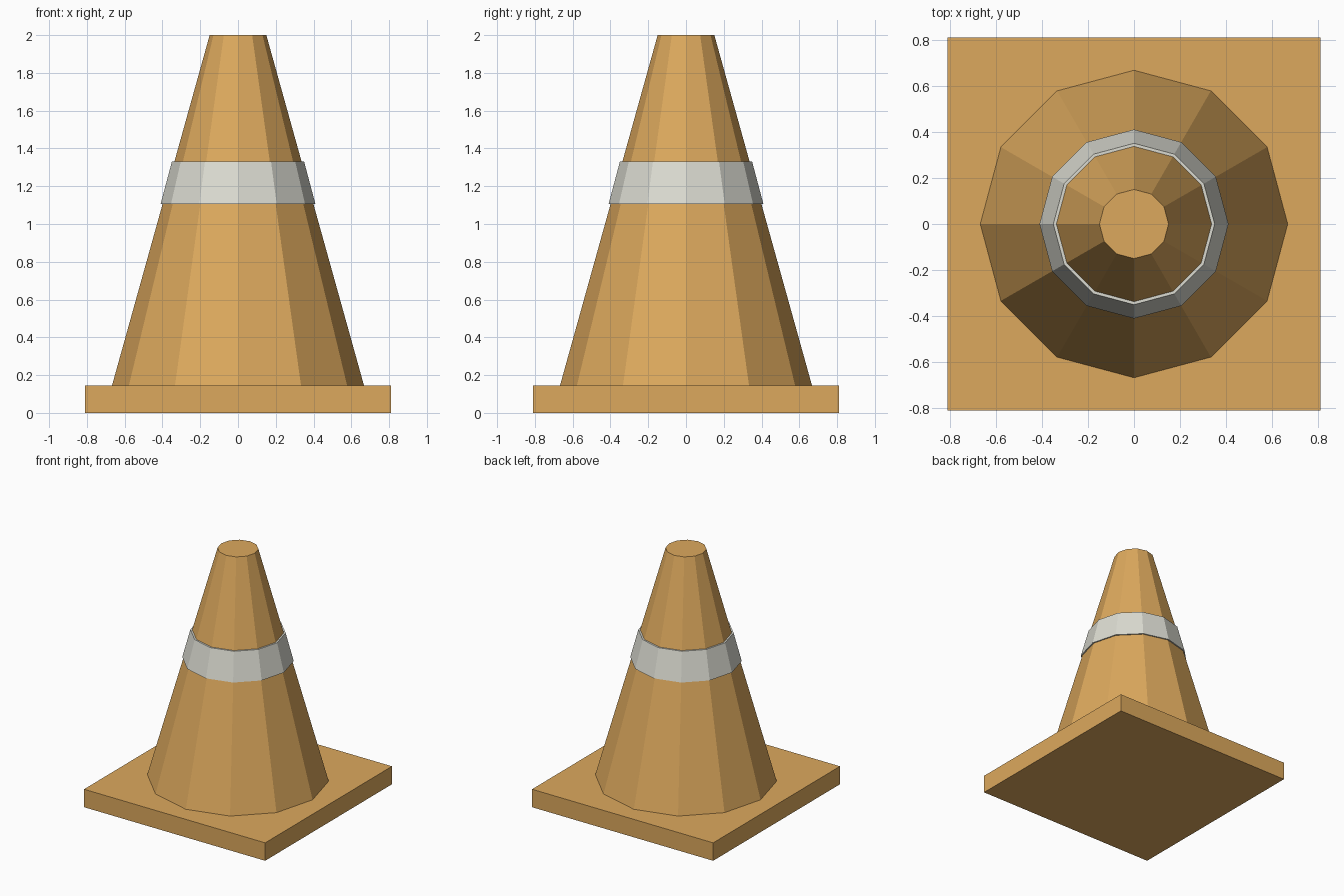
import bpy
import bmesh
from mathutils import Matrix

default = bpy.data.objects.get("Cube")
if default:
    bpy.data.objects.remove(default, do_unlink=True)

SIDES = 12
BASE_HALF, BASE_TOP = 0.81, 0.145
CONE_BOTTOM_R, CONE_TOP_R, CONE_TOP = 0.667, 0.15, 2.0


def make_material(name, rgb):
    mat = bpy.data.materials.new(name)
    mat.use_nodes = True
    color = (*rgb, 1.0)
    mat.diffuse_color = color
    mat.node_tree.nodes["Principled BSDF"].inputs["Base Color"].default_value = color
    return mat


def add_object(name, bm, mat):
    mesh = bpy.data.meshes.new(name)
    bmesh.ops.recalc_face_normals(bm, faces=bm.faces)
    bm.to_mesh(mesh)
    bm.free()
    mesh.materials.append(mat)
    obj = bpy.data.objects.new(name, mesh)
    bpy.context.collection.objects.link(obj)
    return obj


def add_frustum(name, z0, z1, r0, r1, mat):
    bm = bmesh.new()
    bmesh.ops.create_cone(bm, cap_ends=True, segments=SIDES, radius1=r0, radius2=r1,
                          depth=z1 - z0, matrix=Matrix.Translation((0, 0, (z0 + z1) / 2)))
    return add_object(name, bm, mat)


orange = make_material("warm orange", (0.72, 0.395, 0.11))
white = make_material("off white", (0.71, 0.71, 0.64))

# Square base plate
bm = bmesh.new()
bmesh.ops.create_cube(bm, size=1.0)
bmesh.ops.scale(bm, vec=(2 * BASE_HALF, 2 * BASE_HALF, BASE_TOP), verts=bm.verts)
bmesh.ops.translate(bm, vec=(0, 0, BASE_TOP / 2), verts=bm.verts)
add_object("base_plate", bm, orange)

# Tapered faceted body
add_frustum("cone_body", BASE_TOP, CONE_TOP, CONE_BOTTOM_R, CONE_TOP_R, orange)

# Pale band standing slightly proud of the body
add_frustum("reflective_band", 1.105, 1.33, 0.41, 0.35, white)
